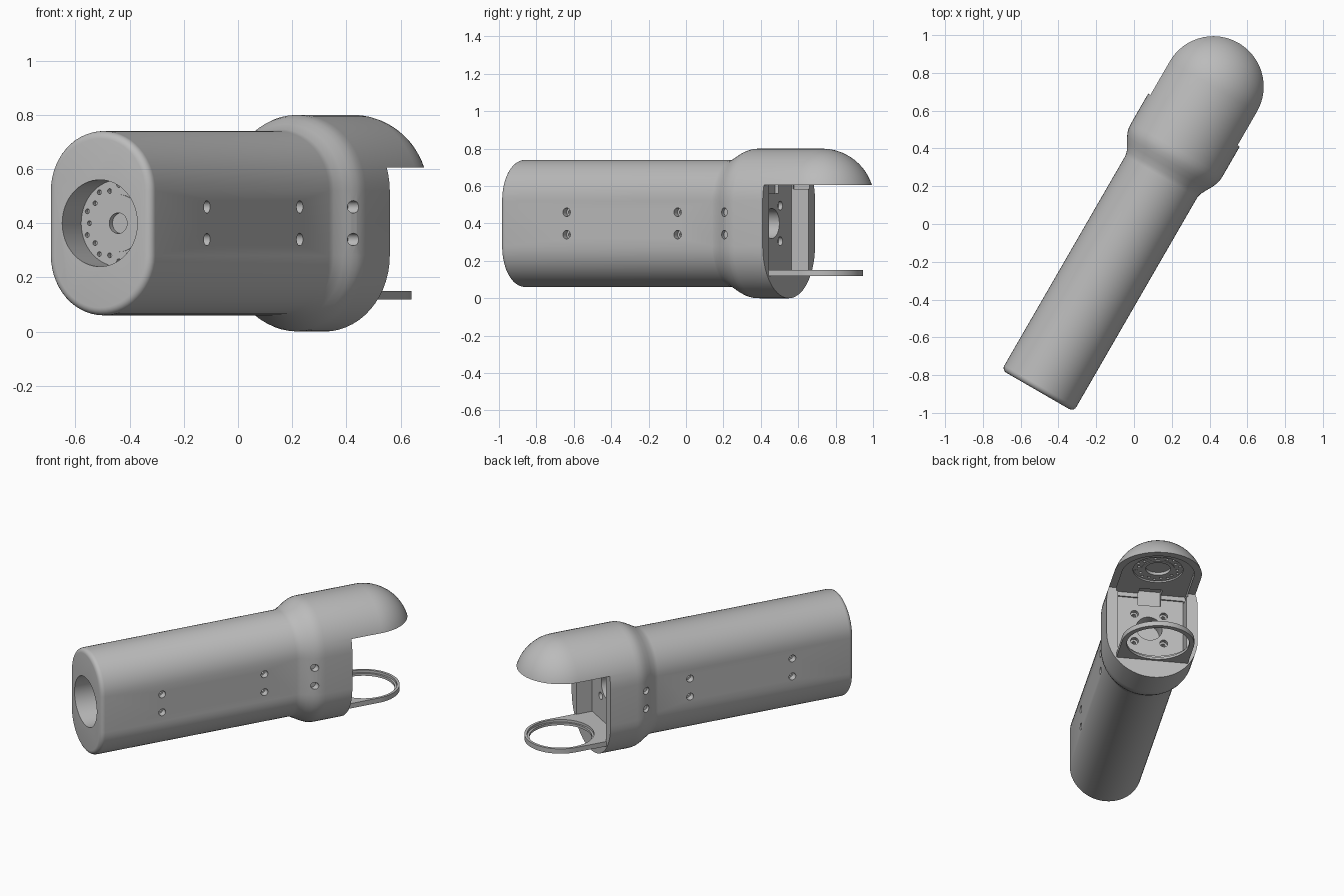
import bpy, bmesh
from math import sin, cos, pi, radians, sqrt
from mathutils import Matrix, Vector

if "Cube" in bpy.data.objects:
    bpy.data.objects.remove(bpy.data.objects["Cube"])

# Working frame: y runs along the arm, x across it; everything turns at the end
TURN = Matrix.Rotation(radians(-30), 4, 'Z')
MID, FLAT = 0.4, 0.12            # centre height, half of the flat side
R, HEAD_R = 0.22, 0.28           # sleeve and head radii
BASE, LIP, FLOOR, DOME = -1.02, 0.635, 0.53, 0.84
CUT_Z = 0.605                    # underside of the hood

grey = bpy.data.materials.new("mid_grey")
grey.use_nodes = True
colour = (0.5, 0.5, 0.5, 1)
grey.diffuse_color = colour
grey.node_tree.nodes["Principled BSDF"].inputs["Base Color"].default_value = colour


def make(name, bm):
    bmesh.ops.recalc_face_normals(bm, faces=bm.faces)
    mesh = bpy.data.meshes.new(name)
    bm.to_mesh(mesh)
    bm.free()
    mesh.materials.append(grey)
    ob = bpy.data.objects.new(name, mesh)
    bpy.context.collection.objects.link(ob)
    return ob


def box(bm, lo, hi):
    lo, hi = Vector(lo), Vector(hi)
    m = Matrix.Translation((lo + hi) / 2) @ Matrix.Diagonal((*(hi - lo), 1))
    bmesh.ops.create_cube(bm, size=1, matrix=m)


def cyl(bm, centre, axis, r, a, b, n=32):
    """Cylinder along an axis, from coordinate a to b on it."""
    c = Vector(centre)
    i = "XYZ".index(axis)
    c[i] = (a + b) / 2
    rot = {'X': Matrix.Rotation(pi / 2, 4, 'Y'),
           'Y': Matrix.Rotation(pi / 2, 4, 'X'), 'Z': Matrix()}[axis]
    bmesh.ops.create_cone(bm, cap_ends=True, segments=n, radius1=r, radius2=r,
                          depth=abs(b - a), matrix=Matrix.Translation(c) @ rot)


def slot(bm, r, y0, y1, z0, z1):
    """Upright plate with a straight back and a round front end."""
    pts = [(-r, y0), (r, y0)]
    pts += [(r * cos(i * pi / 40), y1 + r * sin(i * pi / 40)) for i in range(41)]
    face = bm.faces.new([bm.verts.new((x, y, z0)) for x, y in pts])
    up = bmesh.ops.extrude_face_region(bm, geom=[face])["geom"]
    bmesh.ops.translate(bm, vec=(0, 0, z1 - z0),
                        verts=[v for v in up if isinstance(v, bmesh.types.BMVert)])


def cut(ob, fill):
    """Subtract whatever fill(bm) draws."""
    bm = bmesh.new()
    fill(bm)
    tool = make("cutter", bm)
    tool.hide_render = True
    mod = ob.modifiers.new("cut", 'BOOLEAN')
    mod.operation, mod.solver, mod.object = 'DIFFERENCE', 'EXACT', tool
    bpy.context.view_layer.objects.active = ob
    bpy.ops.object.modifier_apply(modifier=mod.name)
    bpy.data.objects.remove(tool)


def ring(r, n=28):
    """Oblong cross-section: round above and below, flat at the sides."""
    pts = []
    for side in (1, -1):
        pts += [(side * r * cos(i * pi / n), MID + side * (FLAT + r * sin(i * pi / n)))
                for i in range(n + 1)]
    return pts


# Body: oblong sections lofted from filleted base to rounded hood end
F = 0.028
profile = [(BASE + F * (1 - sin(a)), R - F * (1 - cos(a)))
           for a in (pi / 2 * (1 - i / 5) for i in range(6))]
profile += [(0.29, R), (0.315, 0.226), (0.35, 0.245), (0.38, 0.262),
            (0.405, 0.273), (0.43, 0.279), (0.455, HEAD_R), (DOME, HEAD_R)]
profile += [(DOME + HEAD_R * sin(a), HEAD_R * cos(a))
            for a in (i * pi / 32 for i in range(1, 16))]
bm = bmesh.new()
loops = [[bm.verts.new((x, y, z)) for x, z in ring(r)] for y, r in profile]
for p, q in zip(loops, loops[1:]):
    for i in range(len(p)):
        j = (i + 1) % len(p)
        bm.faces.new((p[i], p[j], q[j], q[i]))
bm.faces.new(loops[0])
bm.faces.new(loops[-1])
body = make("arm_body", bm)

# Open space below the hood, then the recessed floor
cut(body, lambda b: box(b, (-0.5, LIP, -0.2), (0.5, 1.4, CUT_Z)))
cut(body, lambda b: box(b, (-0.21, FLOOR, 0.15), (0.21, 0.75, CUT_Z + 0.001)))
# Hood pocket, cable notch and drive seat
cut(body, lambda b: slot(b, 0.22, FLOOR + 0.01, DOME, CUT_Z - 0.02, 0.635))
cut(body, lambda b: box(b, (-0.07, FLOOR - 0.02, 0.56), (0.07, 0.6, 0.67)))
cut(body, lambda b: cyl(b, (0, DOME, 0), 'Z', 0.152, 0.62, 0.66, 64))
# Base socket
SEAT = BASE + 0.14
cut(body, lambda b: cyl(b, (0, 0, MID), 'Y', 0.16, BASE - 0.1, SEAT + 0.02, 64))


# Screw holes on both sides and in the floor
def wide_holes(b):
    for y, x in ((-0.61, R), (0.075, R), (0.39, 0.27)):
        for s in (1, -1):
            for dz in (-0.06, 0.06):
                cyl(b, (0, y, MID + dz), 'X', 0.023, s * (x - 0.04), s * (x + 0.1), 24)
    cyl(b, (0, 0, MID), 'Y', 0.08, FLOOR - 0.1, FLOOR + 0.05, 48)
    for x in (-0.09, 0.09):
        for z in (-0.095, 0.095):
            cyl(b, (x, 0, MID + z), 'Y', 0.024, FLOOR - 0.025, FLOOR + 0.03, 24)


def narrow_holes(b):
    for y in (-0.61, 0.075):
        for s in (1, -1):
            for dz in (-0.06, 0.06):
                cyl(b, (0, y, MID + dz), 'X', 0.012, s * 0.14, s * 0.2, 16)
    for x in (-0.09, 0.09):
        for z in (-0.095, 0.095):
            cyl(b, (x, 0, MID + z), 'Y', 0.012, FLOOR - 0.07, FLOOR - 0.01, 16)


cut(body, wide_holes)
cut(body, narrow_holes)


# Drive discs: bolt circle, raised hub and centre bore (face towards -z)
def drive_disc(name, r, bore, matrix):
    bm = bmesh.new()
    cyl(bm, (0, 0, 0), 'Z', r, 0, 0.05, 64)
    ob = make(name, bm)

    def bolts(b):
        cyl(b, (0, 0, 0), 'Z', bore, -0.02, 0.045, 40)
        for i in range(20):
            a, d = i * pi / 10, r * (0.88 if i % 2 else 0.78)
            cyl(b, (d * cos(a), d * sin(a), 0), 'Z', 0.009, -0.02, 0.02, 12)
    cut(ob, bolts)
    bm = bmesh.new()
    outer = r * 0.66
    cyl(bm, (0, 0, 0), 'Z', outer, -0.004, 0.001, 64)
    hub = make(name + "_hub", bm)
    cut(hub, lambda b: cyl(b, (0, 0, 0), 'Z', bore, -0.02, 0.02, 40))
    for o in (ob, hub):
        o.data.transform(matrix)


drive_disc("base_drive_disc", 0.16, 0.038,
           Matrix.Translation((0, SEAT, MID)) @ Matrix.Rotation(radians(-90), 4, 'X'))
drive_disc("hood_drive_disc", 0.152, 0.075, Matrix.Translation((0, DOME, 0.645)))

# Lower bearing plate with a stepped round opening
bm = bmesh.new()
slot(bm, 0.22, FLOOR - 0.01, DOME, 0.118, 0.15)
plate = make("bearing_ring_plate", bm)
cut(plate, lambda b: cyl(b, (0, DOME, 0), 'Z', 0.19, 0.0, 0.3, 80))
cut(plate, lambda b: cyl(b, (0, DOME, 0), 'Z', 0.203, 0.134, 0.3, 80))

# Turn into place and shade
for ob in bpy.context.scene.objects:
    if ob.type == 'MESH' and grey.name in ob.data.materials:
        ob.data.transform(TURN)
        bpy.ops.object.select_all(action='DESELECT')
        ob.select_set(True)
        bpy.context.view_layer.objects.active = ob
        bpy.ops.object.shade_smooth_by_angle(angle=radians(28))
